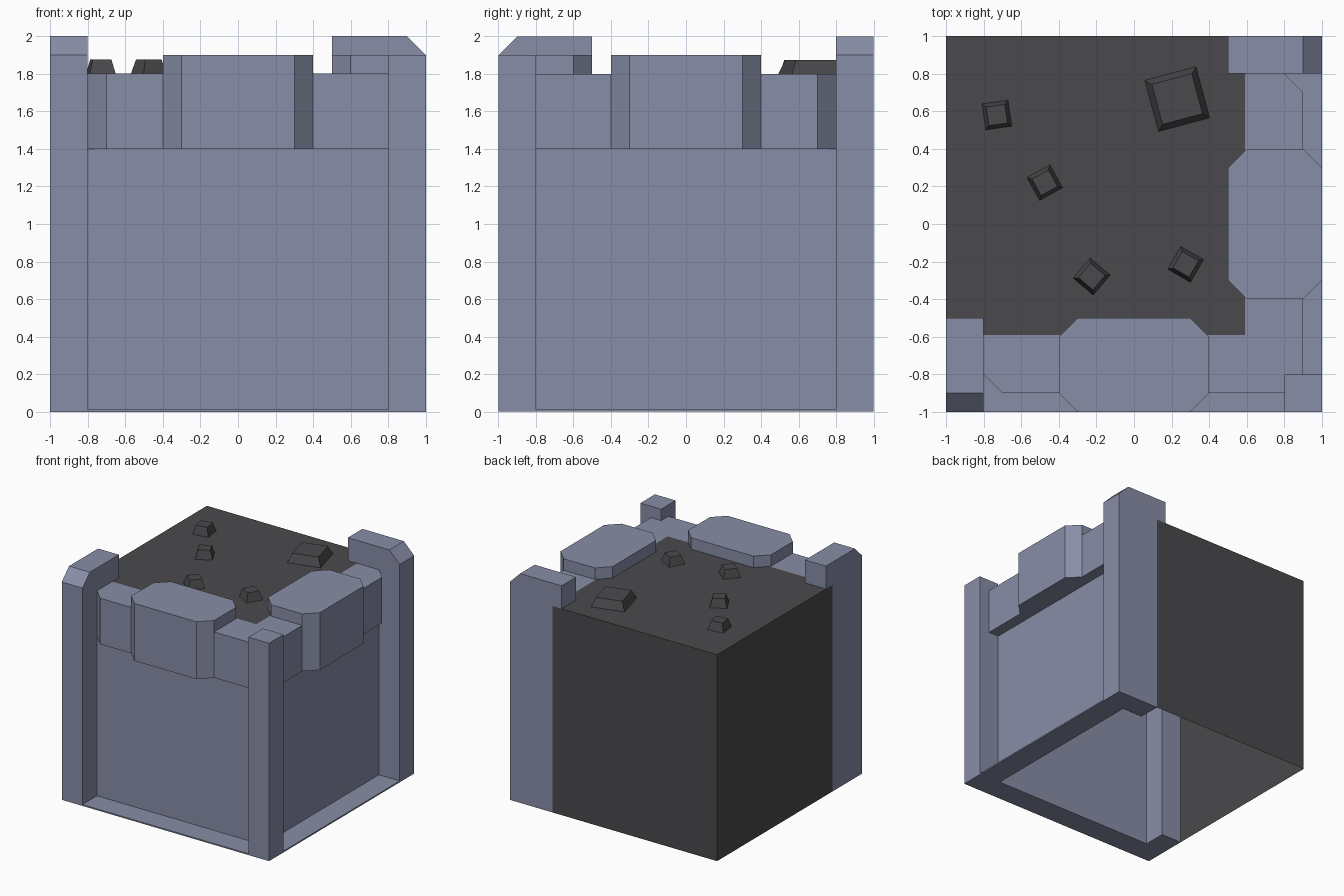
import bpy, bmesh, math
from mathutils import Matrix

if "Cube" in bpy.data.objects:
    bpy.data.objects.remove(bpy.data.objects["Cube"])


def material(name, rgb):
    m = bpy.data.materials.new(name)
    m.diffuse_color = (*rgb, 1)
    m.use_nodes = True
    m.node_tree.nodes["Principled BSDF"].inputs["Base Color"].default_value = m.diffuse_color
    return m


STONE = material("blue_grey_stone", (0.246, 0.27, 0.385))
EARTH = material("dark_earth", (0.068, 0.066, 0.073))

# The right side is the front side reflected across the corner diagonal
FRONT = Matrix.Identity(4)
RIGHT = Matrix(((0, -1, 0, 0), (-1, 0, 0, 0), (0, 0, 1, 0), (0, 0, 0, 1)))


def finish(bm, name, mat):
    mesh = bpy.data.meshes.new(name)
    bm.to_mesh(mesh)
    bm.free()
    mesh.materials.append(mat)
    obj = bpy.data.objects.new(name, mesh)
    bpy.context.collection.objects.link(obj)
    return obj


def extrude_profile(name, profile, x0, x1, matrix=FRONT, chamfers=()):
    """Extrude a (y, z) outline along x; chamfer upright edges at (x, y)."""
    bm = bmesh.new()
    face = bm.faces.new([bm.verts.new((x0, y, z)) for y, z in profile])
    new = bmesh.ops.extrude_face_region(bm, geom=[face])["geom"]
    bmesh.ops.translate(bm, vec=(x1 - x0, 0, 0),
                        verts=[g for g in new if isinstance(g, bmesh.types.BMVert)])

    def at(v, c):
        return abs(v.co.x - c[0]) < 1e-4 and abs(v.co.y - c[1]) < 1e-4

    edges = [e for e in bm.edges
             if any(all(at(v, c) for v in e.verts) for c in chamfers)]
    if edges:
        bmesh.ops.bevel(bm, geom=edges, offset=0.1, segments=1, affect='EDGES')
    bm.transform(matrix)
    bmesh.ops.recalc_face_normals(bm, faces=bm.faces)
    return finish(bm, name, STONE)


def rect(y0, y1, z0, z1):
    return [(y0, z0), (y1, z0), (y1, z1), (y0, z1)]


def cap_profile(outer, inner, top):
    """Overhanging cap hooked over the top of the wall."""
    return [(outer, 1.4), (outer, top), (inner, top),
            (inner, 1.79), (-0.8, 1.79), (-0.8, 1.4)]


for side, m in (("front", FRONT), ("right", RIGHT)):
    # Recessed wall and thin ground ledge
    extrude_profile(side + "_wall", rect(-0.8, -0.79, 0, 1.79), -0.8, 0.8, m)
    extrude_profile(side + "_ledge", rect(-1, -0.8, 0, 0.012), -0.8, 0.8, m)
    # Low cap and raised middle cap
    extrude_profile(side + "_low_cap", cap_profile(-0.9, -0.59, 1.8), -0.8, 0.8, m,
                    [(-0.8, -0.9)])
    extrude_profile(side + "_middle_cap", cap_profile(-1, -0.5, 1.9), -0.4, 0.4, m,
                    [(x, y) for x in (-0.4, 0.4) for y in (-1, -0.5)])
    # End post with chamfered top and a lip over the earth
    extrude_profile(side + "_end_post",
                    [(-1, 0), (-1, 1.9), (-0.9, 2), (-0.5, 2), (-0.5, 1.8),
                     (-0.59, 1.8), (-0.59, 0)], -1, -0.8, m)

# Corner post
extrude_profile("corner_post", rect(-1, -0.8, 0, 1.9), 0.8, 1)

# Earth block: only top, left and back are present
bm = bmesh.new()
bmesh.ops.create_cube(bm, size=1)
bmesh.ops.scale(bm, vec=(1.59, 1.59, 1.8), verts=bm.verts)
bmesh.ops.translate(bm, vec=(-0.205, 0.205, 0.9), verts=bm.verts)
bm.normal_update()
hidden = [f for f in bm.faces
          if f.normal.z < -0.5 or f.normal.x > 0.5 or f.normal.y < -0.5]
bmesh.ops.delete(bm, geom=hidden, context='FACES')
finish(bm, "earth_block", EARTH)

# Rocks: x, y, base width, top width, turn in degrees
rocks = [(-0.73, 0.58, 0.145, 0.10, 8), (-0.475, 0.22, 0.145, 0.10, 29),
         (-0.225, -0.28, 0.145, 0.10, -40), (0.275, -0.215, 0.145, 0.10, -30),
         (0.23, 0.665, 0.29, 0.22, 15)]
for i, (x, y, base, top, turn) in enumerate(rocks):
    bm = bmesh.new()
    bmesh.ops.create_cone(bm, cap_ends=True, segments=4, depth=0.085,
                          radius1=base / math.sqrt(2), radius2=top / math.sqrt(2))
    bm.transform(Matrix.Translation((x, y, 1.8325))
                 @ Matrix.Rotation(math.radians(turn + 45), 4, 'Z'))
    finish(bm, f"rock_{i + 1}", EARTH)
